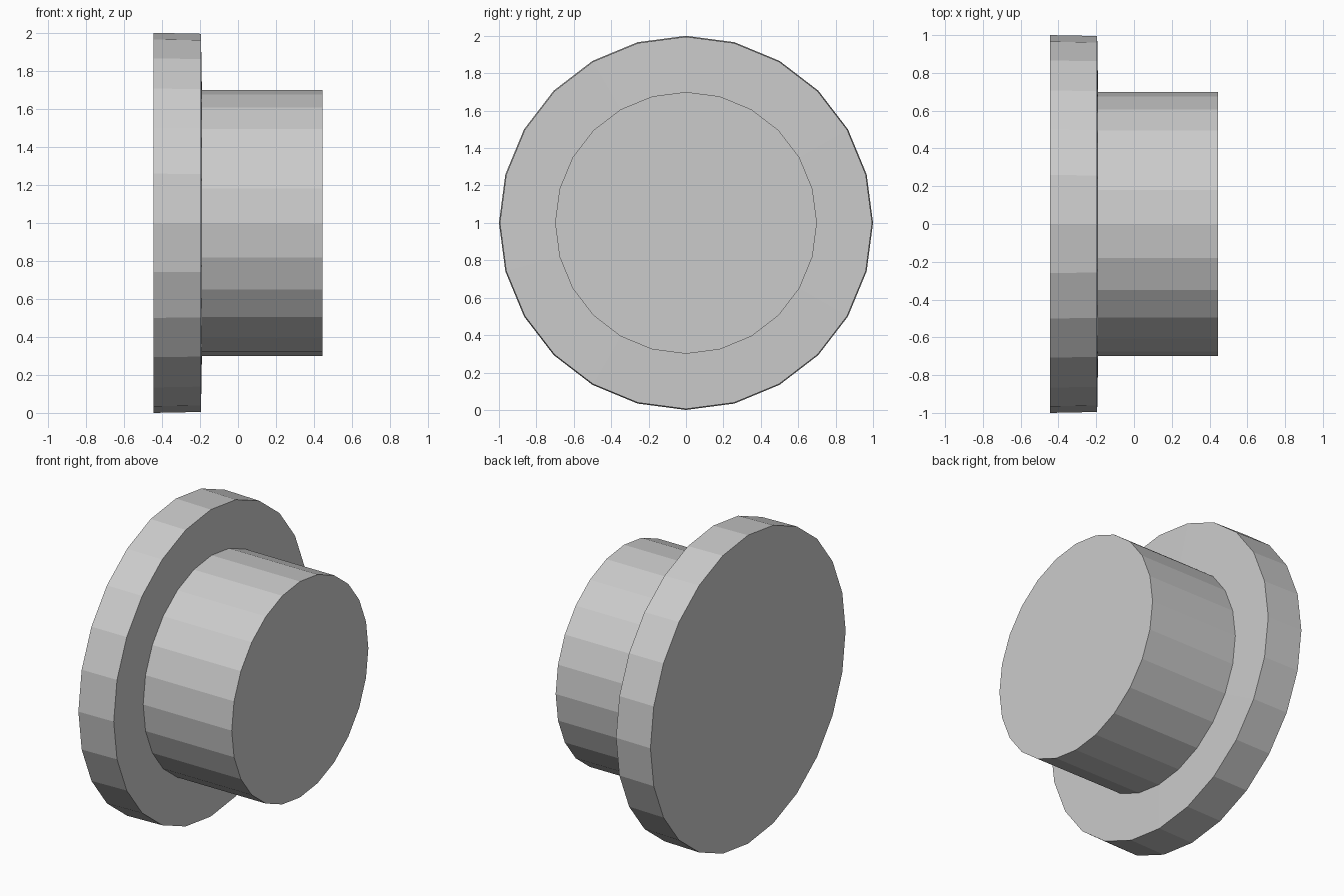
import bpy, bmesh
from math import sin, cos, tau

if "Cube" in bpy.data.objects:
    bpy.data.objects.remove(bpy.data.objects["Cube"])

SIDES = 24


def turned_part(name, profile, centre_z):
    """Revolve (x, radius) points about a horizontal axis along x, capping both ends."""
    bm = bmesh.new()
    rings = []
    for x, r in profile:
        rings.append([bm.verts.new((x, r * cos(tau * i / SIDES), centre_z + r * sin(tau * i / SIDES)))
                      for i in range(SIDES)])
    for a, b in zip(rings, rings[1:]):
        for i in range(SIDES):
            j = (i + 1) % SIDES
            bm.faces.new((a[i], a[j], b[j], b[i]))
    bm.faces.new(rings[0])
    bm.faces.new(rings[-1])
    bmesh.ops.recalc_face_normals(bm, faces=bm.faces)
    mesh = bpy.data.meshes.new(name)
    bm.to_mesh(mesh)
    bm.free()
    obj = bpy.data.objects.new(name, mesh)
    bpy.context.collection.objects.link(obj)
    return obj


# Wide flange stepping down to the narrower boss, one closed solid
turned_part("flanged_plug",
            [(-0.445, 1.0), (-0.195, 0.995), (-0.19, 0.70), (0.445, 0.70)], 1.0)
